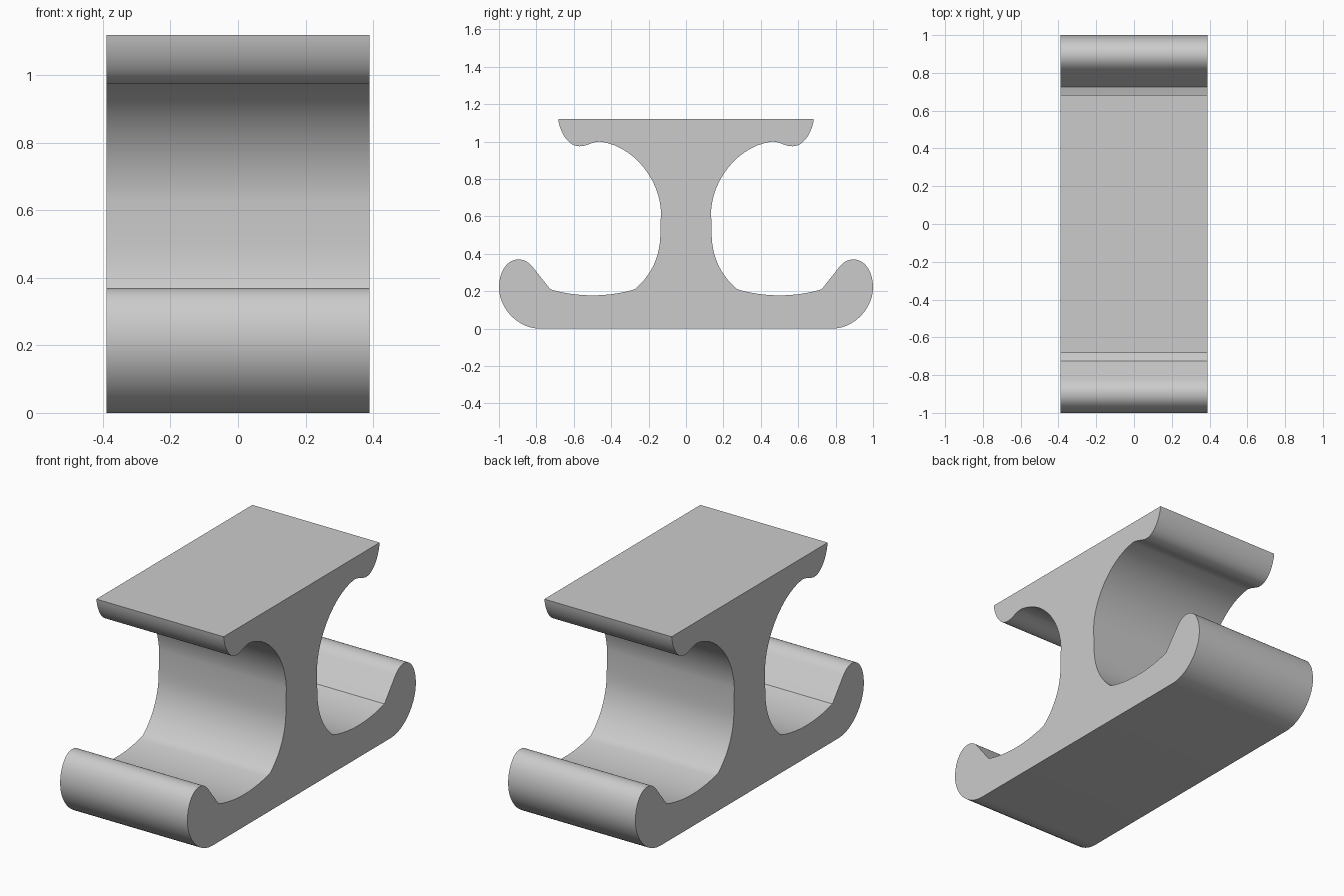
import bpy, bmesh, math
from mathutils import Vector
from mathutils.geometry import interpolate_bezier

if "Cube" in bpy.data.objects:
    bpy.data.objects.remove(bpy.data.objects["Cube"])

HALF_WIDTH = 0.39

# Half cross-section (y, z): each entry is (handle1, handle2, end), or a lone end for a straight run
START = (0.78, 0.0)
SEGMENTS = [
    ((0.90, 0.00), (1.00, 0.11), (1.00, 0.22)),    # rounded heel of the foot
    ((1.00, 0.30), (0.96, 0.37), (0.896, 0.37)),   # outer side of the lip
    ((0.865, 0.37), (0.84, 0.355), (0.82, 0.33)),  # lip top
    ((0.725, 0.21),),                              # inner slope of the lip
    ((0.58, 0.167), (0.42, 0.167), (0.275, 0.21)), # shallow tray
    ((0.19, 0.28), (0.137, 0.38), (0.137, 0.51)),  # lower web fillet
    ((0.134, 0.63),),                              # web
    ((0.145, 0.81), (0.29, 0.98), (0.46, 1.0)),    # upper web fillet
    ((0.50, 1.0), (0.53, 0.975), (0.57, 0.975)),   # underside ripple
    ((0.63, 0.975), (0.675, 1.05), (0.683, 1.12)), # flange tip
]


def half_profile():
    pts = [Vector(START)]
    for seg in SEGMENTS:
        if len(seg) == 1:
            pts.append(Vector(seg[0]))
        else:
            h1, h2, end = map(Vector, seg)
            pts += interpolate_bezier(pts[-1], h1, h2, end, 14)[1:]
    return [(p[0], p[1]) for p in pts]


grey = bpy.data.materials.new("plain grey")
grey.diffuse_color = (0.6, 0.6, 0.6, 1.0)
grey.use_nodes = True
grey.node_tree.nodes["Principled BSDF"].inputs["Base Color"].default_value = grey.diffuse_color

# Mirror the half outline and extrude it across the width
right = half_profile()
outline = right + [(-y, z) for y, z in reversed(right)]
bm = bmesh.new()
face = bm.faces.new([bm.verts.new((-HALF_WIDTH, y, z)) for y, z in outline])
ext = bmesh.ops.extrude_face_region(bm, geom=[face])
bmesh.ops.translate(bm, vec=(2 * HALF_WIDTH, 0, 0),
                    verts=[g for g in ext["geom"] if isinstance(g, bmesh.types.BMVert)])
bmesh.ops.recalc_face_normals(bm, faces=bm.faces)

mesh = bpy.data.meshes.new("rail_section")
bm.to_mesh(mesh)
bm.free()
mesh.materials.append(grey)
rail = bpy.data.objects.new("rail_section", mesh)
bpy.context.collection.objects.link(rail)

# Smooth the curved walls, keep the corners crisp
bpy.context.view_layer.objects.active = rail
rail.select_set(True)
bpy.ops.object.shade_smooth_by_angle(angle=math.radians(30))
